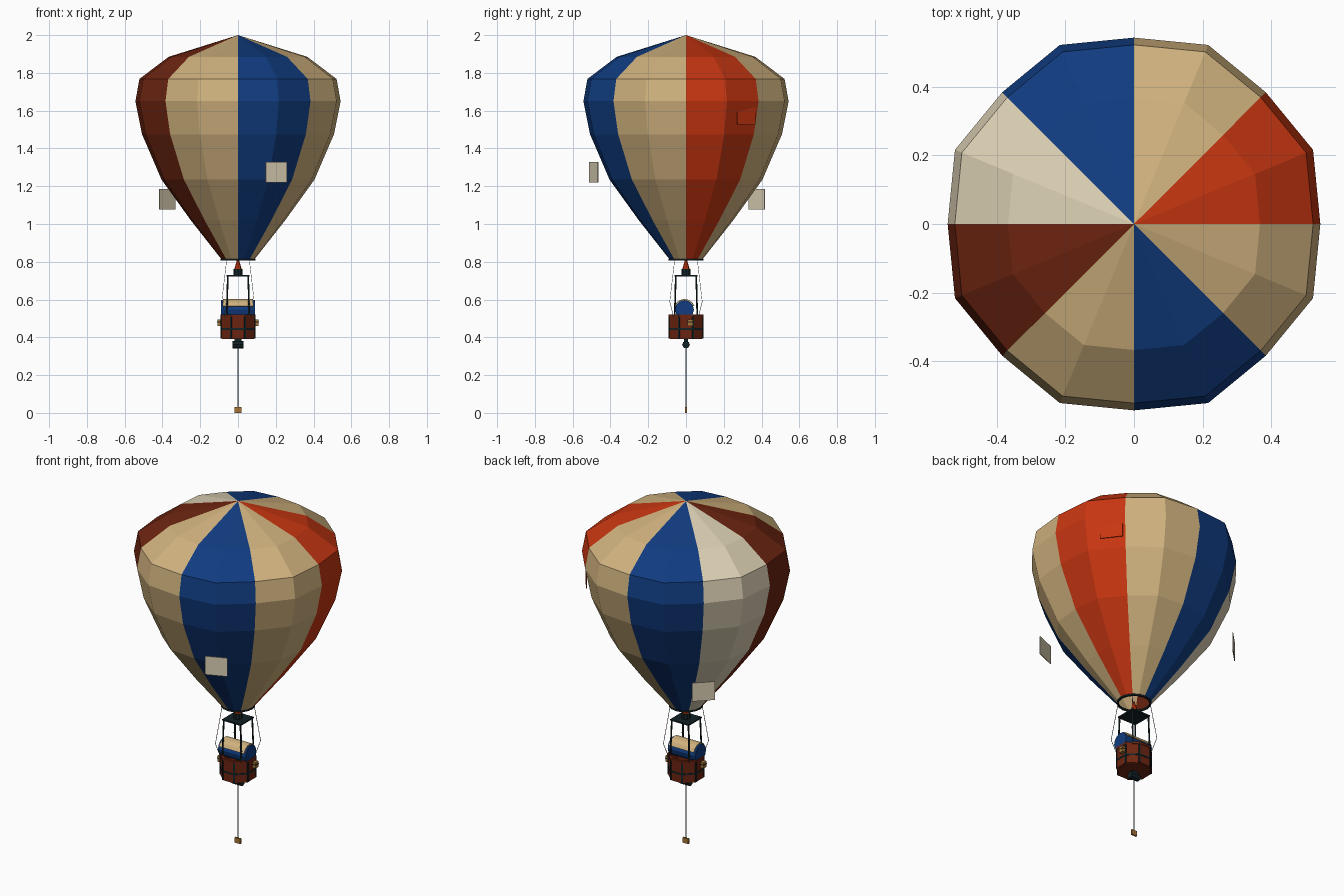
import bpy, bmesh, math
from mathutils import Vector, Matrix

if "Cube" in bpy.data.objects:
    bpy.data.objects.remove(bpy.data.objects["Cube"])


def material(name, rgb):
    lin = [(c / 255 / 12.92) if c < 11 else ((c / 255 + 0.055) / 1.055) ** 2.4 for c in rgb]
    m = bpy.data.materials.new(name)
    m.diffuse_color = (*lin, 1)
    m.use_nodes = True
    m.node_tree.nodes["Principled BSDF"].inputs["Base Color"].default_value = m.diffuse_color
    return m


TAN = material("tan", (208, 178, 126))
RED = material("red", (200, 54, 17))
BLUE = material("blue", (16, 60, 128))
CREAM = material("cream", (220, 208, 180))
BROWN = material("red brown", (108, 36, 16))
DARK = material("dark iron", (18, 34, 38))
ROPE = material("grey rope", (105, 112, 118))
WOOD = material("wood", (168, 118, 55))


def finish(name, bm, *mats):
    me = bpy.data.meshes.new(name)
    bm.to_mesh(me)
    bm.free()
    ob = bpy.data.objects.new(name, me)
    for m in mats:
        me.materials.append(m)
    bpy.context.collection.objects.link(ob)
    return ob


def box(name, mat, loc, size, angle=0):
    bm = bmesh.new()
    bmesh.ops.create_cube(bm, size=1, matrix=Matrix.Translation(loc)
                          @ Matrix.Rotation(angle, 4, 'Z') @ Matrix.Diagonal((*size, 1)))
    return finish(name, bm, mat)


def rod(name, mat, a, b, r1, r2=None, sides=8, turn=0):
    a, b = Vector(a), Vector(b)
    rot = (b - a).to_track_quat('Z', 'Y').to_matrix().to_4x4()
    bm = bmesh.new()
    bmesh.ops.create_cone(bm, cap_ends=True, segments=sides, radius1=r1,
                          radius2=r1 if r2 is None else r2, depth=(b - a).length,
                          matrix=Matrix.Translation((a + b) / 2) @ rot @ Matrix.Rotation(turn, 4, 'Z'))
    return finish(name, bm, mat)


def hoop(name, mat, r_in, r_out, z0, z1, sides, turn=0):
    """Flat ring with a rectangular section."""
    bm = bmesh.new()
    section = [(r_in, z0), (r_out, z0), (r_out, z1), (r_in, z1)]
    rings = [[bm.verts.new((r * math.cos(t), r * math.sin(t), z)) for r, z in section]
             for t in (turn + i * math.tau / sides for i in range(sides))]
    for i in range(sides):
        p, q = rings[i], rings[(i + 1) % sides]
        for k in range(4):
            bm.faces.new((p[k], q[k], q[(k + 1) % 4], p[(k + 1) % 4]))
    return finish(name, bm, mat)


# Envelope: 16 sides, bulging gores, one colour per 45 degree gore
profile = [(0.367, 1.885), (0.522, 1.768), (0.543, 1.65), (0.508, 1.475),
           (0.405, 1.235), (0.25, 1.02), (0.085, 0.81)]
gores = [RED, TAN, BLUE, CREAM, BROWN, TAN, BLUE, TAN]
palette = [RED, TAN, BLUE, CREAM, BROWN]
bm = bmesh.new()
apex = bm.verts.new((0, 0, 2))
rings = []
for r, z in profile:
    rings.append([])
    for i in range(16):
        rr, t = r * (1.04 if i % 2 else 1), i * math.tau / 16
        rings[-1].append(bm.verts.new((rr * math.cos(t), rr * math.sin(t), z)))
for i in range(16):
    j = (i + 1) % 16
    faces = [bm.faces.new((apex, rings[0][i], rings[0][j]))]
    for a, b in zip(rings, rings[1:]):
        faces.append(bm.faces.new((a[i], b[i], b[j], a[j])))
    for f in faces:
        f.material_index = palette.index(gores[i // 2])
finish("envelope", bm, *palette)
hoop("mouth_ring", DARK, 0.082, 0.092, 0.806, 0.815, 16)

# Patches standing just off the envelope
for name, mat, deg, z in (("front_patch", CREAM, -67.5, 1.275),
                          ("back_patch", CREAM, 135, 1.13),
                          ("side_patch", RED, 37, 1.58)):
    t = math.radians(deg)
    box(name, mat, (0.53 * math.cos(t), 0.53 * math.sin(t), z), (0.004, 0.122, 0.108), t)

# Burner, flame and frame
box("burner_plate", DARK, (0, 0, 0.727), (0.12, 0.12, 0.008))
rod("burner", DARK, (0, 0, 0.725), (0, 0, 0.762), 0.024)
rod("flame", RED, (0, 0, 0.762), (0, 0, 0.82), 0.019, 0.003)
for x in (-1, 1):
    for y in (-1, 1):
        rod("frame_post", DARK, (x * 0.054, y * 0.054, 0.727), (x * 0.06, y * 0.06, 0.50), 0.0045, sides=6)
        rod("rigging_rope", ROPE, (x * 0.06, y * 0.06, 0.81), (x * 0.086, y * 0.086, 0.59), 0.0015, sides=4)
        rod("lower_rope", ROPE, (x * 0.086, y * 0.086, 0.59), (x * 0.066, y * 0.066, 0.51), 0.0015, sides=4)

# Basket: eight sides with hoops, corner straps and a floor
turn = math.pi / 8
hoop("basket_wall", BROWN, 0.086, 0.097, 0.395, 0.515, 8, turn)
rod("basket_floor", BROWN, (0, 0, 0.39), (0, 0, 0.41), 0.092, sides=8, turn=turn)
hoop("basket_rim", BROWN, 0.084, 0.1, 0.508, 0.52, 8, turn)
hoop("basket_hoop", DARK, 0.09, 0.0995, 0.44, 0.449, 8, turn)
for i in range(8):
    t = turn + i * math.tau / 8
    box("basket_strap", DARK, (0.095 * math.cos(t), 0.095 * math.sin(t), 0.452), (0.008, 0.009, 0.115), t)

# Side bags
for s in (-1, 1):
    box("side_bag", WOOD, (s * 0.099, s * 0.022, 0.478), (0.02, 0.028, 0.034))
    box("bag_strap", DARK, (s * 0.099, s * 0.022, 0.481), (0.022, 0.03, 0.005))

# Bedroll lying across the basket with a cream cover over its top
rod("bedroll", BLUE, (-0.089, -0.008, 0.547), (0.089, -0.008, 0.547), 0.05, sides=12)
bm = bmesh.new()
arc = []
for k in range(7):
    t = math.radians(20 + k * 140 / 6)
    arc.append([bm.verts.new((x, -0.008 + r * math.cos(t), 0.547 + r * math.sin(t)))
                for x, r in ((-0.08, 0.05), (-0.08, 0.056), (0.08, 0.056), (0.08, 0.05))])
for p, q in zip(arc, arc[1:]):
    for k in range(4):
        bm.faces.new((p[k], p[(k + 1) % 4], q[(k + 1) % 4], q[k]))
bm.faces.new(arc[0])
bm.faces.new(arc[-1][::-1])
bmesh.ops.recalc_face_normals(bm, faces=bm.faces)
finish("bedroll_cover", bm, TAN)

# Winch, tether and ground block
box("winch_bracket", DARK, (0, 0, 0.38), (0.036, 0.02, 0.03))
rod("winch_drum", DARK, (-0.03, 0, 0.361), (0.03, 0, 0.361), 0.02)
box("tether", ROPE, (0, 0, 0.19), (0.003, 0.007, 0.33))
box("tether_block", WOOD, (0, 0, 0.015), (0.036, 0.01, 0.03))
